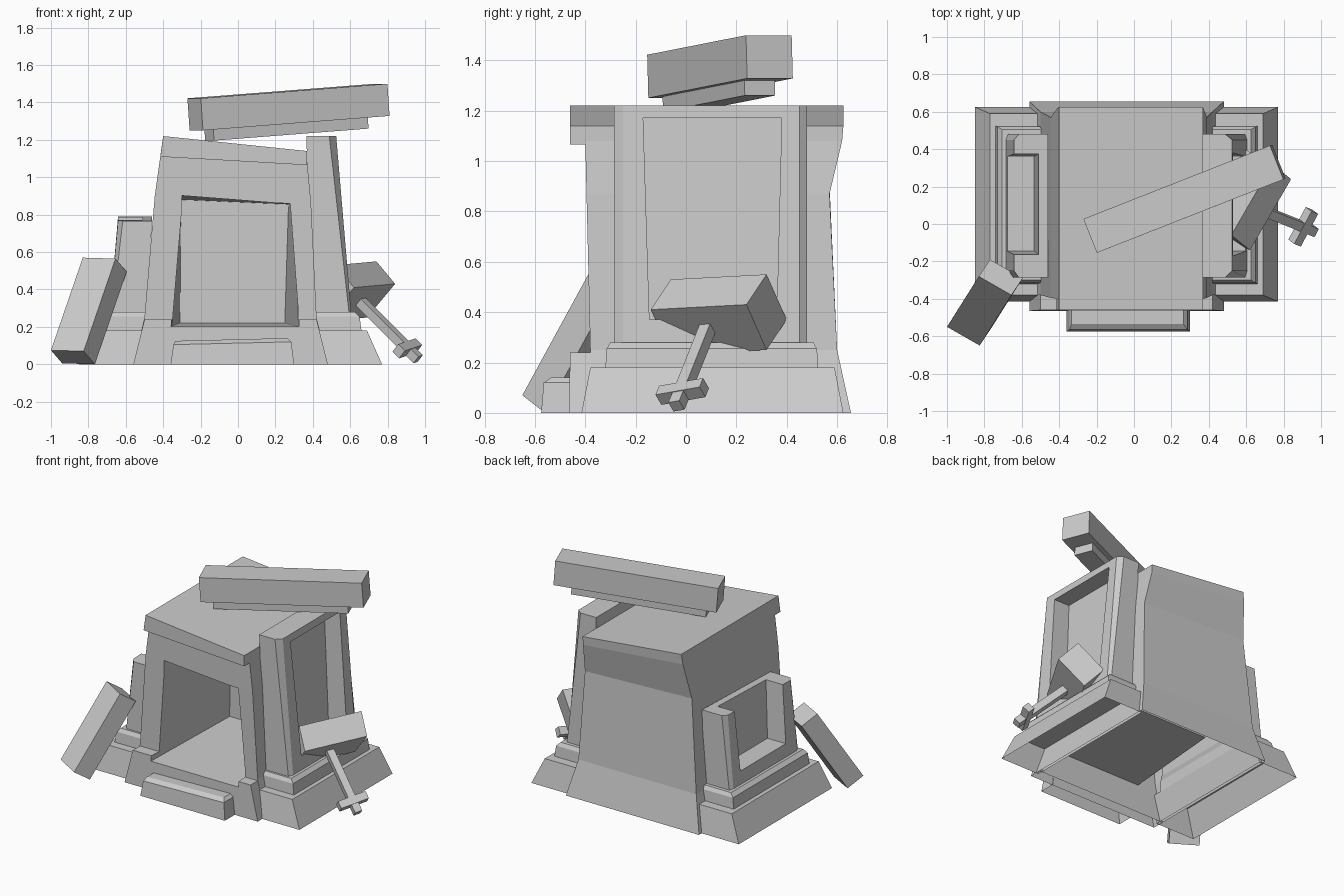
import bpy, bmesh
from mathutils import Vector as V

if "Cube" in bpy.data.objects:
    bpy.data.objects.remove(bpy.data.objects["Cube"])

AXIS = -0.04  # building's own centre line in x


def loft(name, rings, open_bottom=False):
    """Closed solid through rings of matching points."""
    bm = bmesh.new()
    vs = [[bm.verts.new(p) for p in r] for r in rings]
    n = len(rings[0])
    for a, b in zip(vs, vs[1:]):
        for i in range(n):
            j = (i + 1) % n
            bm.faces.new((a[i], a[j], b[j], b[i]))
    bm.faces.new(vs[0])
    bm.faces.new(vs[-1])
    bmesh.ops.recalc_face_normals(bm, faces=bm.faces)
    me = bpy.data.meshes.new(name)
    bm.to_mesh(me)
    bm.free()
    ob = bpy.data.objects.new(name, me)
    bpy.context.collection.objects.link(ob)
    if open_bottom:
        drop_bottom(ob)
    return ob


def drop_bottom(ob):
    bm = bmesh.new()
    bm.from_mesh(ob.data)
    low = [f for f in bm.faces if all(v.co.z < 1e-4 for v in f.verts)]
    bmesh.ops.delete(bm, geom=low, context='FACES')
    bm.to_mesh(ob.data)
    bm.free()


def rect(x0, x1, y0, y1, zl, zr=None):
    """Four-point ring; left and right heights may differ."""
    zr = zl if zr is None else zr
    return [(x0, y0, zl), (x1, y0, zr), (x1, y1, zr), (x0, y1, zl)]


def carve(ob, cutter):
    m = ob.modifiers.new("cut", 'BOOLEAN')
    m.operation = 'DIFFERENCE'
    m.solver = 'EXACT'
    m.object = cutter
    dg = bpy.context.evaluated_depsgraph_get()
    me = bpy.data.meshes.new_from_object(ob.evaluated_get(dg))
    ob.modifiers.clear()
    ob.data = me


def block(name, corner, a, b, c):
    """Box from a corner and three edge vectors."""
    p, a, b, c = V(corner), V(a), V(b), V(c)
    base = [p, p + a, p + a + b, p + b]
    return loft(name, [base, [q + c for q in base]])


def bar(name, centre, a, b, c):
    """Box from a centre and three full-length edge vectors."""
    a, b, c = V(a), V(b), V(c)
    return block(name, V(centre) - (a + b + c) / 2, a, b, c)


# Main body with leaning walls and a pinched back
body = loft("crypt_body", [
    rect(-0.56, 0.48, -0.38, 0.655, 0),
    rect(-0.50, 0.42, -0.38, 0.60, 0.25),
    rect(-0.445, 0.39, -0.395, 0.57, 0.90, 0.87),
    rect(-0.41, 0.37, -0.40, 0.62, 1.15, 1.08),
    rect(-0.40, 0.37, -0.40, 0.625, 1.22, 1.14)])
plinth = loft("front_plinth", [
    rect(-0.56, 0.48, -0.465, -0.38, 0),
    rect(-0.50, 0.42, -0.46, -0.38, 0.24)])

# Hollow chamber behind the doorway
chamber = loft("chamber_cutter", [
    [(-0.36, -0.5, 0.20), (0.33, -0.5, 0.20), (0.28, -0.5, 0.86), (-0.30, -0.5, 0.905)],
    [(-0.31, 0.35, 0.22), (0.25, 0.35, 0.22), (0.27, 0.35, 0.855), (-0.305, 0.35, 0.88)]])
for ob in (body, plinth):
    carve(ob, chamber)
    drop_bottom(ob)
bpy.data.objects.remove(chamber)

# Cornice over the door
loft("front_cornice", [
    rect(-0.415, 0.37, -0.46, -0.40, 1.11, 1.065),
    rect(-0.40, 0.37, -0.46, -0.40, 1.22, 1.14)])

# Door step with chamfered top
loft("door_step", [
    rect(-0.36, 0.30, -0.575, -0.46, 0),
    rect(-0.345, 0.285, -0.565, -0.46, 0.105, 0.12),
    rect(-0.335, 0.265, -0.535, -0.46, 0.125, 0.14)], True)


def wing(side, flip, top):
    """Stepped side niche; the left one is broken off lower down."""
    def place(ring):
        return [(2 * AXIS - x, y, z) if flip else (x, y, z) for x, y, z in ring]

    def frame(z):
        t = (z - 0.28) / 0.94
        x0, x1 = 0.40 - 0.035 * t, 0.605 - 0.08 * t
        c = 0.012 + 0.025 * t
        ring = [(x0, -0.285), (x1 - c, -0.285), (x1, -0.25), (x1, 0.45),
                (x1 - c, 0.48), (x0, 0.48)]
        drop = 0.03 if flip and z > 0.3 else 0
        return place([(x, y, z - drop * (0.48 - y)) for x, y in ring])

    loft(side + "_wing_base", [
        place(rect(0.46, 0.77, -0.415, 0.625, 0)),
        place(rect(0.41, 0.69, -0.38, 0.59, 0.18))], True)
    loft(side + "_wing_step", [
        place(rect(0.41, 0.66, -0.32, 0.525, 0.18)),
        place(rect(0.41, 0.65, -0.315, 0.52, 0.255)),
        place(rect(0.40, 0.625, -0.30, 0.505, 0.28))])
    niche = loft(side + "_wing_niche", [frame(0.28), frame(top)])
    cut_top = 0.95 if flip else 1.17
    cutter = loft("niche_cutter", [
        place(rect(0.455, 0.8, -0.145, 0.36, 0.37)),
        place(rect(0.455 - 0.06 * (cut_top - 0.37), 0.8, -0.17, 0.38, cut_top))])
    carve(niche, cutter)
    bpy.data.objects.remove(cutter)


wing("right", False, 1.22)
wing("left", True, 0.79)

# Displaced roof beam with a narrower moulding beneath
long, wide, up = V((0.928, 0.365, 0.072)), V((-0.368, 0.93, 0.0)), V((-0.067, -0.026, 0.997))
mid = V((0.27, 0.135, 1.375))
bar("roof_beam", mid, long * 1.075, wide * 0.195, up * 0.172)
bar("roof_beam_moulding", mid - up * 0.116 - long * 0.02, long * 0.89, wide * 0.13, up * 0.06)

# Fallen blocks leaning on either side
block("left_fallen_block", (-1.0, -0.55, 0.075),
      (0.175, -0.10, -0.005), (0.17, 0.27, 0.495), (0.06, 0.09, -0.07))
block("right_fallen_block", (0.52, -0.06, 0.53),
      (0.22, 0.38, 0.02), (0.10, -0.08, -0.12), (-0.15, 0.08, -0.18))

# Fallen stone cross
d = V((0.25, -0.10, -0.25)).normalized()
a = V((0.09, 0.17, 0.03)).normalized()
n = d.cross(a)
hub = V((0.905, -0.015, 0.085))
bar("cross_shaft", hub - d * 0.15, d * 0.47, a * 0.05, n * 0.05)
bar("cross_arms", hub, d * 0.052, a * 0.2, n * 0.056)
